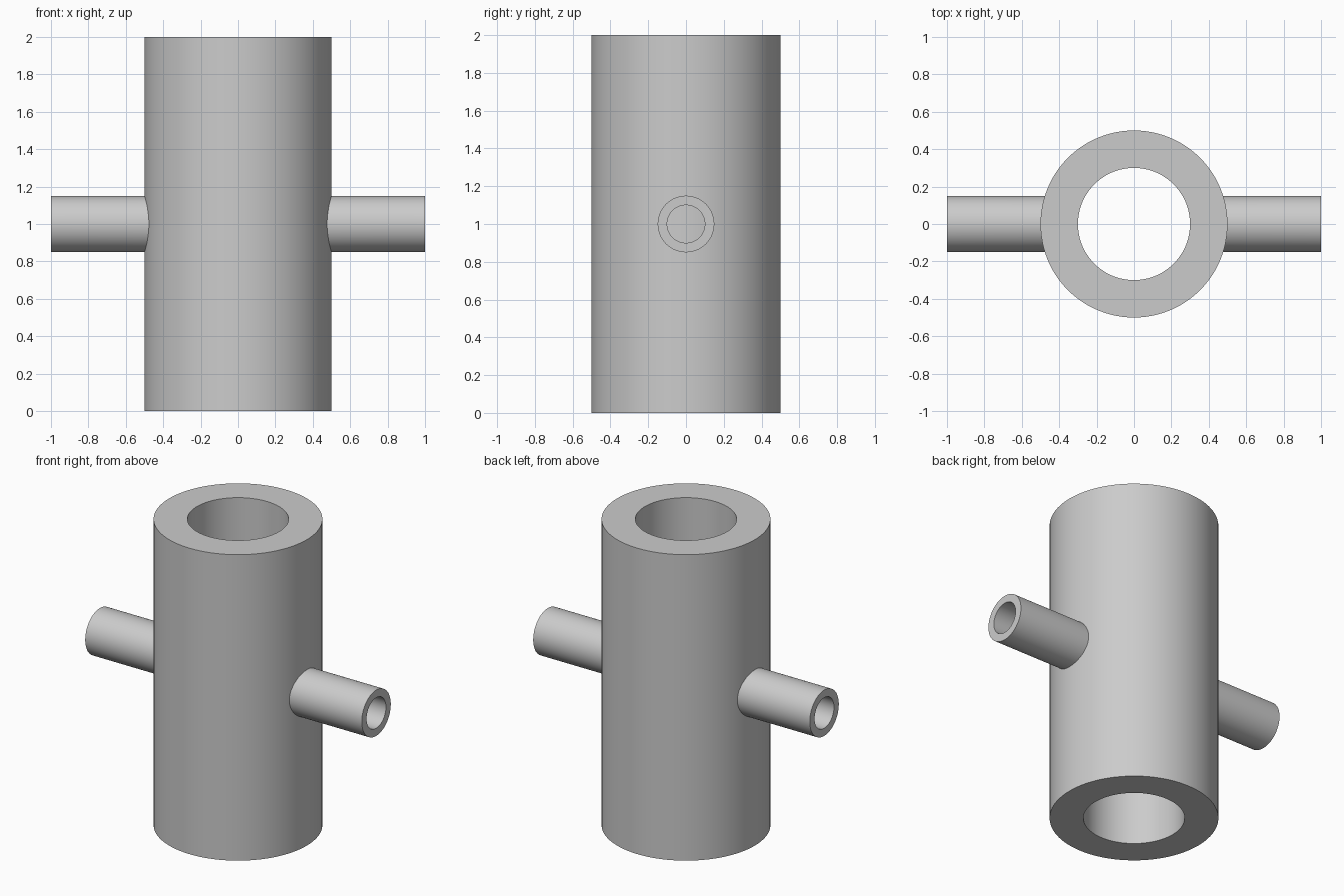
import bpy
import bmesh
import math
from mathutils import Matrix, Vector

cube = bpy.data.objects.get("Cube")
if cube:
    bpy.data.objects.remove(cube, do_unlink=True)

BODY_R, BODY_BORE, HEIGHT = 0.5, 0.3, 2.0
PIPE_R, PIPE_BORE, REACH = 0.15, 0.1, 1.0

grey = bpy.data.materials.new("plain grey")
grey.use_nodes = True
color = (0.6, 0.6, 0.6, 1)
grey.diffuse_color = color
grey.node_tree.nodes["Principled BSDF"].inputs["Base Color"].default_value = color


def tube_mesh(outer, inner, low, high, segments):
    """Thick-walled tube along z, made by spinning its wall section."""
    bm = bmesh.new()
    section = [(inner, low), (outer, low), (outer, high), (inner, high)]
    verts = [bm.verts.new((r, 0, z)) for r, z in section]
    edges = [bm.edges.new((verts[i], verts[(i + 1) % 4])) for i in range(4)]
    bmesh.ops.spin(bm, geom=verts + edges, axis=(0, 0, 1), cent=(0, 0, 0),
                   angle=math.tau, steps=segments, use_merge=True)
    bmesh.ops.remove_doubles(bm, verts=bm.verts, dist=1e-5)
    return bm


def finish(name, bm):
    bmesh.ops.recalc_face_normals(bm, faces=bm.faces)
    mesh = bpy.data.meshes.new(name)
    bm.to_mesh(mesh)
    bm.free()
    mesh.materials.append(grey)
    obj = bpy.data.objects.new(name, mesh)
    bpy.context.collection.objects.link(obj)
    bpy.ops.object.select_all(action="DESELECT")
    obj.select_set(True)
    bpy.context.view_layer.objects.active = obj
    bpy.ops.object.shade_smooth_by_angle(angle=math.radians(30))


# Upright main tube, open at both ends
finish("main_tube", tube_mesh(BODY_R, BODY_BORE, 0, HEIGHT, 96))

# Side pipes, saddle-cut to sit on the main tube, whose wall closes their bore
for name, side in (("left_pipe", 1), ("right_pipe", -1)):
    bm = tube_mesh(PIPE_R, PIPE_BORE, 0, REACH, 64)
    bm.transform(Matrix.Rotation(side * math.pi / 2, 4, "Y"))
    for v in bm.verts:
        if abs(v.co.x) < REACH / 2:
            v.co.x = side * (math.sqrt(BODY_R ** 2 - v.co.y ** 2) - 0.003)
    bm.transform(Matrix.Translation(Vector((0, 0, HEIGHT / 2))))
    finish(name, bm)
